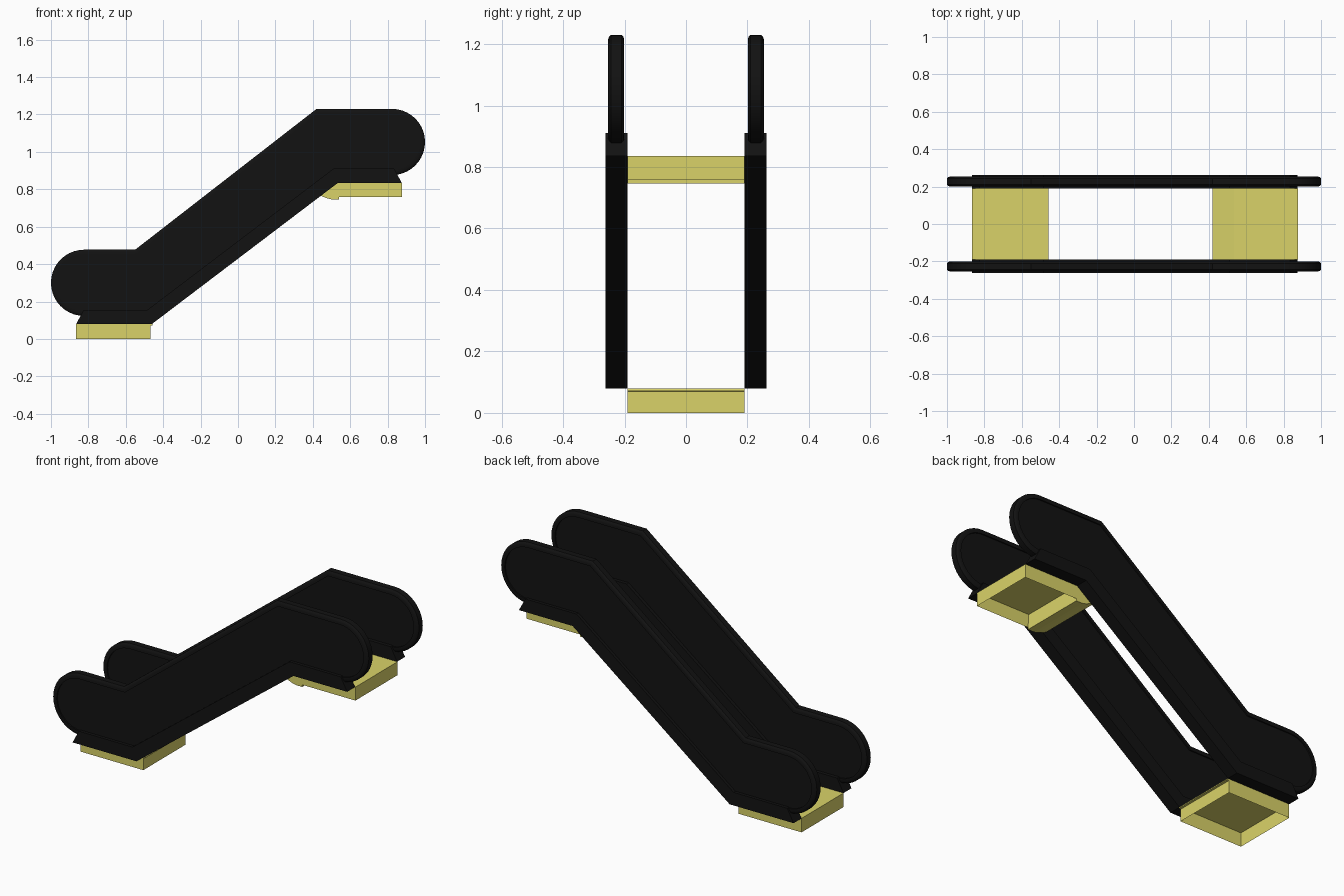
import bpy, bmesh, math

if "Cube" in bpy.data.objects:
    bpy.data.objects.remove(bpy.data.objects["Cube"])

def material(name, rgb):
    m = bpy.data.materials.new(name)
    m.diffuse_color = (*rgb, 1)
    m.use_nodes = True
    m.node_tree.nodes["Principled BSDF"].inputs["Base Color"].default_value = m.diffuse_color
    return m

BLACK = material("black", (0.006, 0.006, 0.006))
YELLOW = material("yellow", (0.70, 0.65, 0.14))
Y_SIDE = 0.227                      # centre of each balustrade

def finish(name, bm, mat, mirror=False, smooth=False):
    bmesh.ops.recalc_face_normals(bm, faces=bm.faces)
    me = bpy.data.meshes.new(name)
    bm.to_mesh(me)
    bm.free()
    me.materials.append(mat)
    ob = bpy.data.objects.new(name, me)
    bpy.context.collection.objects.link(ob)
    if mirror:
        mod = ob.modifiers.new("other_side", "MIRROR")
        mod.use_axis = (False, True, False)
    if smooth:
        bpy.ops.object.select_all(action="DESELECT")
        ob.select_set(True)
        bpy.context.view_layer.objects.active = ob
        bpy.ops.object.shade_smooth_by_angle(angle=math.radians(30))
    return ob

def prism(name, pts, y0, y1, mat, mirror=False):
    """Extrude an xz profile from y0 to y1."""
    bm = bmesh.new()
    a = [bm.verts.new((x, y0, z)) for x, z in pts]
    b = [bm.verts.new((x, y1, z)) for x, z in pts]
    n = len(pts)
    bm.faces.new(a)
    bm.faces.new(b)
    for i in range(n):
        j = (i + 1) % n
        bm.faces.new((a[i], a[j], b[j], b[i]))
    return finish(name, bm, mat, mirror)

def rail_path(d, seg=20):
    """Balustrade outline, moved inwards by d, from lower to upper end."""
    r = 0.177 - d
    k = d * math.tan(math.atan2(0.755, 0.97) / 2)
    pts = [(-0.76, 0.300 - r)]
    for i in range(seg + 1):
        t = -math.pi / 2 - math.pi * i / seg
        pts.append((-0.823 + r * math.cos(t), 0.300 + r * math.sin(t)))
    pts += [(-0.55 + k, 0.477 - d), (0.42 + k, 1.230 - d)]
    for i in range(seg + 1):
        t = math.pi / 2 - math.pi * i / seg
        pts.append((0.823 + r * math.cos(t), 1.053 + r * math.sin(t)))
    pts.append((0.76, 1.053 - r))
    return pts

# Handrails: chamfered section swept along the outline
section = [(0, -0.017), (0, 0.017), (0.006, 0.023), (0.014, 0.026), (0.028, 0.026),
           (0.028, -0.026), (0.014, -0.026), (0.006, -0.023)]
bm = bmesh.new()
strips = [[bm.verts.new((x, Y_SIDE + y, z)) for x, z in rail_path(d)] for d, y in section]
for s, t in zip(strips, strips[1:] + strips[:1]):
    for i in range(len(s) - 1):
        bm.faces.new((s[i], s[i + 1], t[i + 1], t[i]))
for end in (0, -1):
    bm.faces.new([s[end] for s in strips])
finish("handrail", bm, BLACK, mirror=True, smooth=True)

# Balustrade panels
panel = rail_path(0.02)[1:-1] + [(0.53, 0.88), (-0.47, 0.125)]
prism("balustrade_panel", panel, Y_SIDE - 0.018, Y_SIDE + 0.018, BLACK, mirror=True)

# Skirts along the foot of each balustrade
skirt = [(-0.865, 0.08), (-0.46, 0.08), (0.535, 0.835), (0.875, 0.835),
         (0.835, 0.91), (0.51, 0.91), (-0.485, 0.155), (-0.825, 0.155)]
prism("skirt", skirt, 0.19, 0.262, BLACK, mirror=True)

# Landings: boxes open at the bottom
def landing(name, x0, x1, z0, z1):
    bm = bmesh.new()
    lo, hi = [[bm.verts.new((x, y, z)) for x, y in
               ((x0, -0.19), (x1, -0.19), (x1, 0.19), (x0, 0.19))] for z in (z0, z1)]
    bm.faces.new(hi)
    for i in range(4):
        j = (i + 1) % 4
        bm.faces.new((lo[i], lo[j], hi[j], hi[i]))
    finish(name, bm, YELLOW)

landing("lower_landing", -0.865, -0.467, 0.0, 0.08)
landing("upper_landing", 0.535, 0.877, 0.758, 0.835)

# Comb lips where the landings meet the incline
prism("lower_lip", [(-0.467, 0.08), (-0.467, 0.07), (-0.456, 0.072), (-0.458, 0.08)],
      -0.19, 0.19, YELLOW)
prism("upper_lip", [(0.535, 0.835), (0.42, 0.775), (0.475, 0.752), (0.50, 0.746),
                    (0.54, 0.746), (0.54, 0.758)], -0.19, 0.19, YELLOW)
